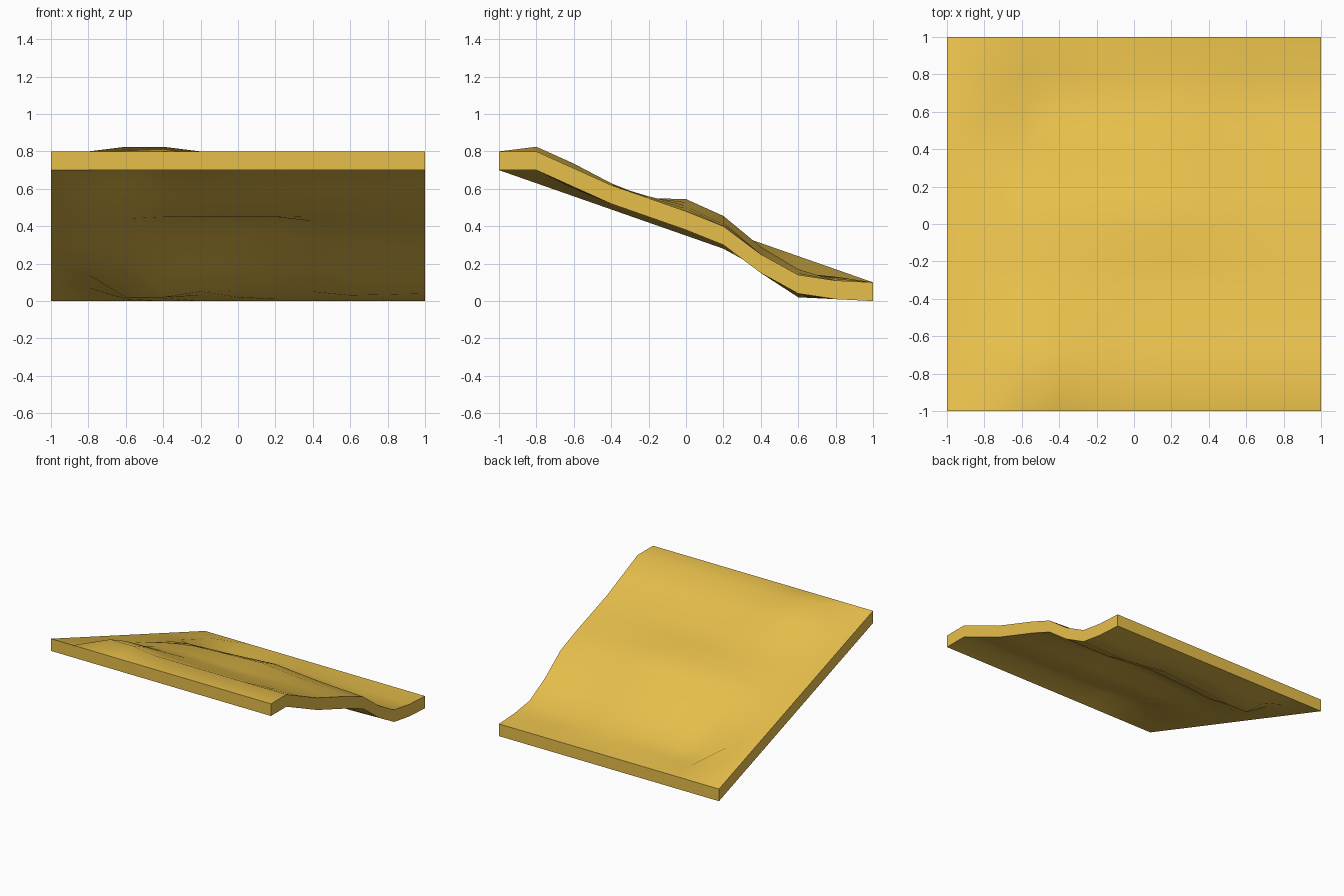
import bpy, bmesh

if "Cube" in bpy.data.objects:
    bpy.data.objects.remove(bpy.data.objects["Cube"])

N = 11            # grid points per side
THICK = 0.1       # vertical slab thickness

# Top-surface height profiles, running from y=-1 to y=1, at a few x stations
straight = [0.8 - 0.07 * j for j in range(N)]
profiles = [
    (-1.0, straight),
    (-0.8, straight),
    (-0.6, [.80, .825, .735, .62, .54, .49, .41, .27, .12, .11, .10]),
    (-0.4, [.80, .825, .735, .63, .55, .52, .42, .25, .12, .115, .10]),
    (-0.2, [.80, .80, .71, .63, .55, .53, .43, .27, .15, .13, .10]),
    (0.2, [.80, .80, .70, .62, .55, .545, .455, .29, .17, .11, .10]),
    (0.6, [.80, .80, .70, .62, .56, .51, .42, .25, .13, .11, .10]),
    (1.0, [.80, .80, .71, .62, .55, .48, .40, .25, .14, .11, .10]),
]


def height(x, j):
    """Blend linearly between the neighbouring profiles."""
    for (x0, p0), (x1, p1) in zip(profiles, profiles[1:]):
        if x <= x1 + 1e-6:
            t = (x - x0) / (x1 - x0)
            return p0[j] * (1 - t) + p1[j] * t


bm = bmesh.new()


def layer(offset):
    return [[bm.verts.new((-1 + 0.2 * i, -1 + 0.2 * j,
                           height(-1 + 0.2 * i, j) + offset))
             for j in range(N)] for i in range(N)]


top, bottom = layer(0), layer(-THICK)

# Upper and lower surfaces
for i in range(N - 1):
    for j in range(N - 1):
        for g in (top, bottom):
            bm.faces.new((g[i][j], g[i + 1][j], g[i + 1][j + 1], g[i][j + 1]))

# Side walls
rim = ([(i, 0) for i in range(N - 1)] + [(N - 1, j) for j in range(N - 1)]
       + [(i, N - 1) for i in range(N - 1, 0, -1)] + [(0, j) for j in range(N - 1, 0, -1)])
for (a, b), (c, d) in zip(rim, rim[1:] + rim[:1]):
    bm.faces.new((top[a][b], top[c][d], bottom[c][d], bottom[a][b]))

bmesh.ops.recalc_face_normals(bm, faces=bm.faces)
mesh = bpy.data.meshes.new("sloped_ground_slab")
bm.to_mesh(mesh)
bm.free()
slab = bpy.data.objects.new("sloped_ground_slab", mesh)
bpy.context.collection.objects.link(slab)

# Sandy yellow material
mat = bpy.data.materials.new("sand")
mat.diffuse_color = (0.80, 0.52, 0.07, 1)
mat.use_nodes = True
mat.node_tree.nodes["Principled BSDF"].inputs["Base Color"].default_value = mat.diffuse_color
mesh.materials.append(mat)

bpy.context.view_layer.objects.active = slab
slab.select_set(True)
bpy.ops.object.shade_smooth_by_angle(angle=0.7)
